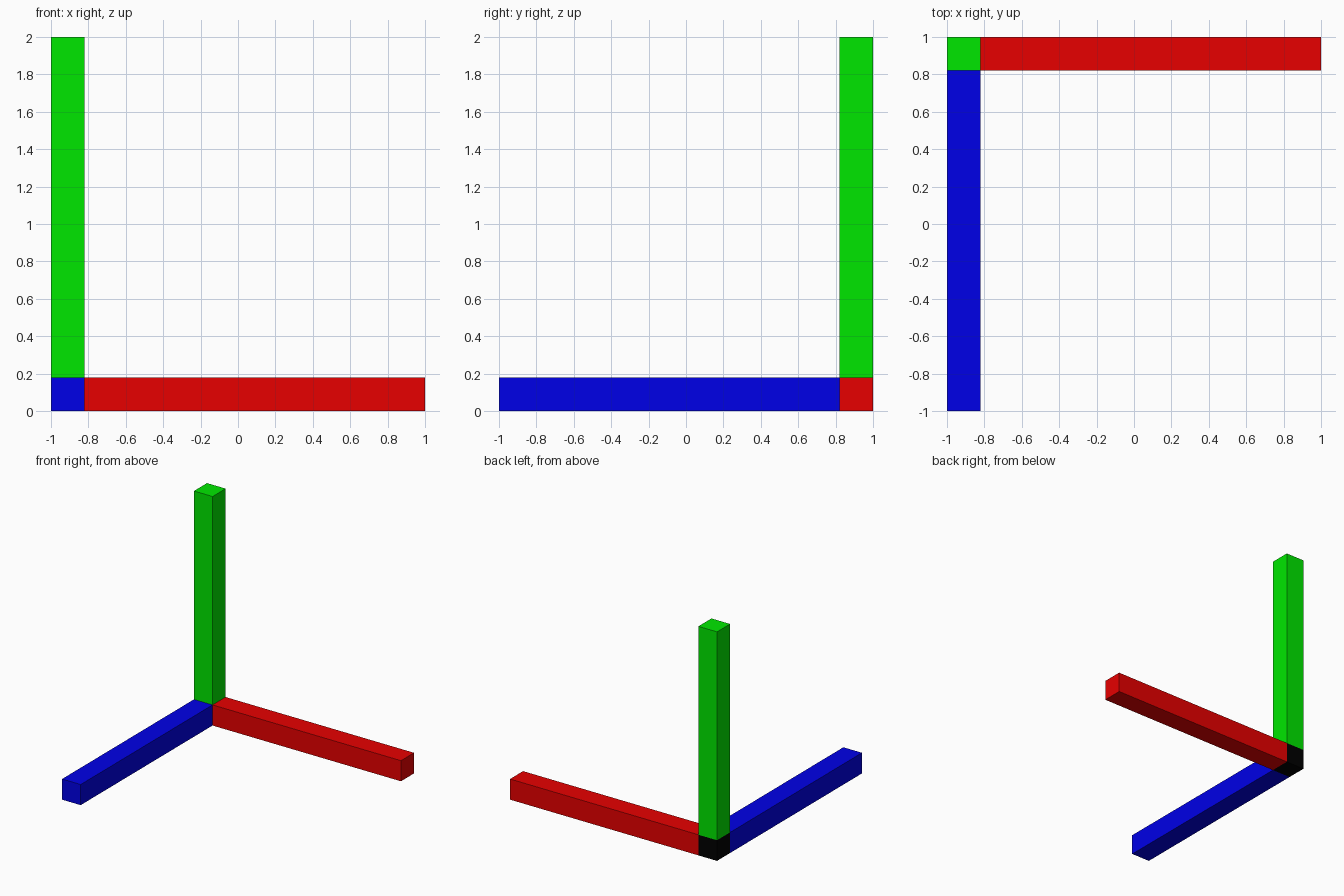
import bpy
from mathutils import Vector

if "Cube" in bpy.data.objects:
    bpy.data.objects.remove(bpy.data.objects["Cube"])

T = 0.18  # bar thickness


def box(name, lo, hi, colour):
    lo, hi = Vector(lo), Vector(hi)
    bpy.ops.mesh.primitive_cube_add(size=1, location=(lo + hi) / 2)
    ob = bpy.context.object
    ob.name = name
    for v in ob.data.vertices:
        v.co = v.co * (hi - lo)
    mat = bpy.data.materials.new(name + "_colour")
    mat.diffuse_color = (*colour, 1)
    mat.use_nodes = True
    mat.node_tree.nodes["Principled BSDF"].inputs["Base Color"].default_value = mat.diffuse_color
    ob.data.materials.append(mat)
    return ob


# black cube where the three axes meet
box("corner_cube", (-1, 1 - T, 0), (-1 + T, 1, T), (0, 0, 0))

# one coloured bar along each axis
box("red_bar", (-1 + T, 1 - T, 0), (1, 1, T), (0.8, 0, 0))
box("blue_bar", (-1, -1, 0), (-1 + T, 1 - T, T), (0, 0, 0.8))
box("green_bar", (-1, 1 - T, T), (-1 + T, 1, 2), (0, 0.8, 0))
